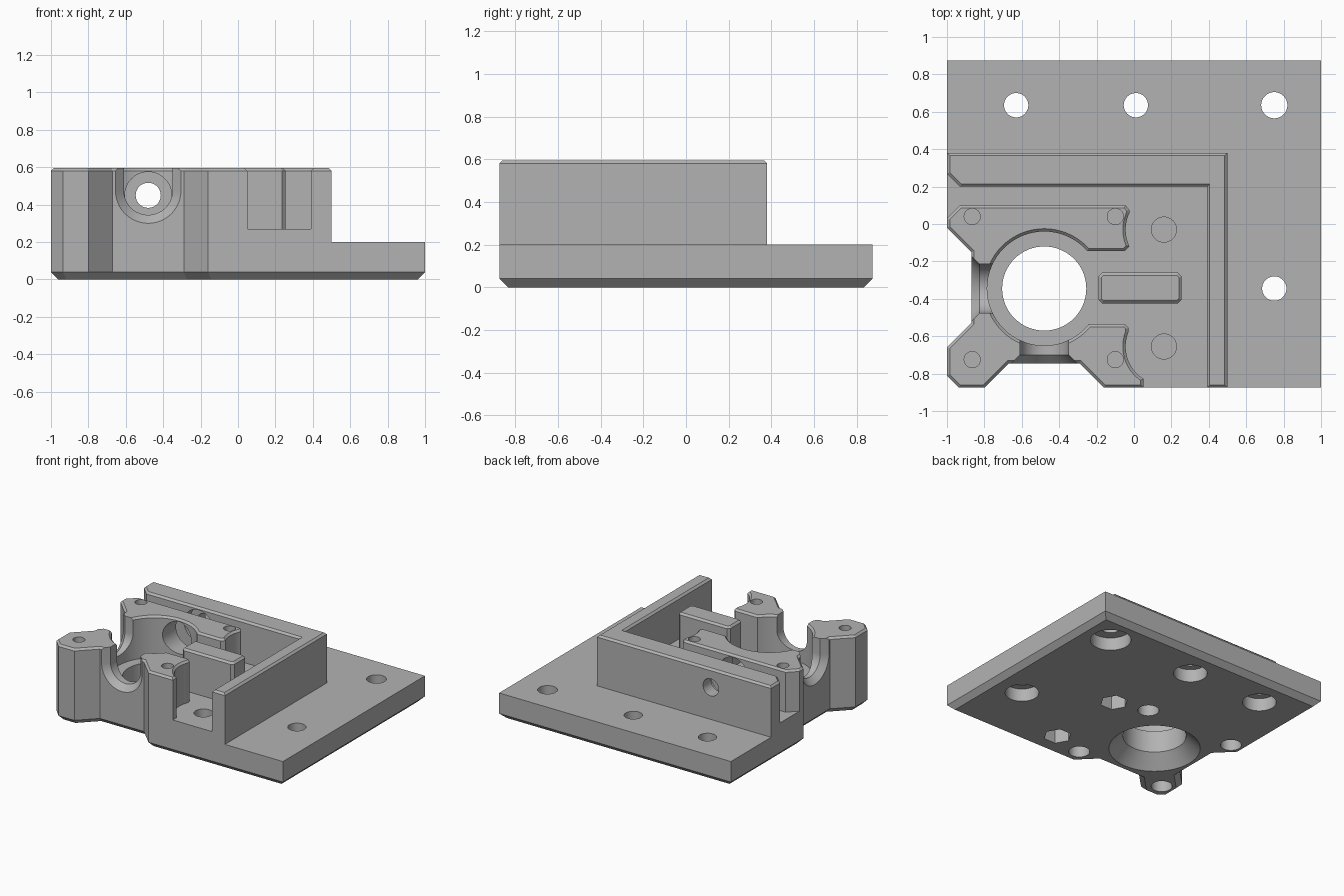
import bpy, math
from mathutils import Matrix, Vector

if "Cube" in bpy.data.objects:
    bpy.data.objects.remove(bpy.data.objects["Cube"])

grey = bpy.data.materials.new("light_grey")
grey.use_nodes = True
grey.diffuse_color = (0.45, 0.45, 0.45, 1)
grey.node_tree.nodes["Principled BSDF"].inputs["Base Color"].default_value = grey.diffuse_color

FLOOR, TOP, BEVEL = 0.27, 0.595, 0.015
PLATE = 0.2
CX, CY = -0.48, -0.345


def inset(outline, d):
    """Move every edge of a counter-clockwise outline inward by d."""
    pts = [Vector(p) for p in outline]
    result = []
    for i, p in enumerate(pts):
        a = (p - pts[i - 1]).normalized()
        b = (pts[(i + 1) % len(pts)] - p).normalized()
        na, nb = Vector((-a.y, a.x)), Vector((-b.y, b.x))
        result.append(p + d * (na + nb) / (1 + na.dot(nb)))
    return result


def prism(name, outline, rings, matrix=None):
    """Stack (inset, height) rings of an outline into a closed solid."""
    n = len(outline)
    verts = [(p.x, p.y, z) for d, z in rings for p in inset(outline, d)]
    faces = [tuple(reversed(range(n))), tuple(range(len(verts) - n, len(verts)))]
    for r in range(len(rings) - 1):
        for i in range(n):
            j = (i + 1) % n
            faces.append((r * n + i, r * n + j, r * n + n + j, r * n + n + i))
    mesh = bpy.data.meshes.new(name)
    mesh.from_pydata(verts, [], faces)
    if matrix:
        mesh.transform(matrix)
    obj = bpy.data.objects.new(name, mesh)
    bpy.context.collection.objects.link(obj)
    return obj


def circle(x, y, r, n=48):
    return [(x + r * math.cos(math.tau * i / n), y + r * math.sin(math.tau * i / n))
            for i in range(n)]


def hole(x, y, r, z0, z1, n=48):
    return prism("hole_cutter", circle(x, y, r, n), [(0, z0), (0, z1)])


def cut(obj, cutters):
    for c in cutters:
        c.hide_render = True
        mod = obj.modifiers.new("cut", 'BOOLEAN')
        mod.operation, mod.solver, mod.object = 'DIFFERENCE', 'EXACT', c
    bpy.context.view_layer.update()
    evaluated = obj.evaluated_get(bpy.context.evaluated_depsgraph_get())
    mesh = bpy.data.meshes.new_from_object(evaluated)
    obj.modifiers.clear()
    obj.data = mesh


# Left and front edge shared by plate, floor and towers
notched = [(-1, -0.02), (-0.87, -0.15), (-0.87, -0.53), (-1, -0.66), (-1, -0.81),
           (-0.935, -0.875), (-0.8, -0.875), (-0.67, -0.745), (-0.29, -0.745), (-0.16, -0.875)]
top_edge = [(0, FLOOR), (0, TOP - BEVEL), (BEVEL, TOP)]

# Solid parts
plate = prism("base_plate", notched + [(1, -0.875), (1, 0.875), (-1, 0.875)],
              [(0.04, 0), (0, 0.04), (0, PLATE)])
floor = prism("raised_floor", notched + [(0.5, -0.875), (0.5, 0.38), (-1, 0.38)],
              [(0, PLATE), (0, FLOOR)])
wall = prism("corner_wall", [(-0.93, 0.2), (0.39, 0.2), (0.39, -0.875), (0.5, -0.875),
                             (0.5, 0.38), (-1, 0.38), (-1, 0.27)], top_edge)
rib = prism("centre_rib", [(-0.19, -0.405), (-0.17, -0.425), (0.235, -0.425), (0.255, -0.405),
                           (0.255, -0.28), (0.235, -0.26), (-0.17, -0.26), (-0.19, -0.28)], top_edge)
towers = prism("clamp_towers", notched + [
    (0.05, -0.875), (0.05, -0.7), (-0.03, -0.62), (-0.03, -0.555), (-0.05, -0.535),
    (-0.35, -0.535), (-0.35, -0.145), (-0.05, -0.145), (-0.025, -0.12),
    (-0.025, 0.075), (-0.045, 0.1), (-0.93, 0.1), (-1, 0.03)], top_edge)

# Positions of the fastenings
tower_screws = [(x, y) for x in (-0.865, -0.1) for y in (0.04, -0.725)]
floor_screws = [(0.16, -0.03), (0.16, -0.655)]
plate_screws = [(-0.63, 0.635, 0.065, 0.12), (0.01, 0.635, 0.065, 0.12),
                (0.75, 0.635, 0.07, 0.145), (0.75, CY, 0.065, 0.12)]

# Plate: countersunk main opening, screw counterbores, nut pockets
main = prism("opening_cutter", circle(CX, CY, 0.225, 64),
             [(-0.12, -0.02), (0, 0.1), (0, 0.4)])
plate_cutters = [main]
for x, y, r, head in plate_screws:
    plate_cutters += [hole(x, y, r, 0.05, 0.3), hole(x, y, head, -0.1, 0.1)]
plate_cutters += [hole(x, y, 0.075, -0.1, 0.18) for x, y in tower_screws]
plate_cutters += [hole(x, y, 0.1, -0.1, 0.13, 6) for x, y in floor_screws]

# Floor screw holes
floor_cutters = [hole(x, y, 0.067, 0.1, 0.4) for x, y in floor_screws]

# Towers: round bowl, screw clearance and screw holes with flared rims
flare = [(0, PLATE), (0, TOP - BEVEL), (-0.03, TOP + BEVEL)]
tower_cutters = [prism("bowl_cutter", circle(CX, CY, 0.305, 64), flare)]
tower_cutters += [prism("scallop_cutter", circle(x, y, 0.205), flare) for x, y in floor_screws]
tower_cutters += [hole(x, y, 0.043, 0.32, 0.7) for x, y in tower_screws]

# U-shaped grooves through the front and left sides
u_shape = [(0.13 * math.cos(a), 0.13 * math.sin(a))
           for a in (math.pi + math.pi * i / 24 for i in range(25))]
u_shape += [(0.13, 0.3), (-0.13, 0.3)]
for turn, reach in ((0, 0.4), (-90, 0.39)):
    place = (Matrix.Translation((CX, CY, 0.475)) @ Matrix.Rotation(math.radians(turn), 4, 'Z')
             @ Matrix.Rotation(math.radians(90), 4, 'X'))
    tower_cutters.append(prism("groove_cutter", u_shape, [
        (0, 0.1), (0, reach - 0.045), (-0.075, reach + 0.03)], place))

# Stepped bore through the rear tower and wall
along_y = Matrix.Translation((CX, 0, 0.45)) @ Matrix.Rotation(math.radians(90), 4, 'X')
wide = prism("wide_bore_cutter", circle(0, 0, 0.125), [(0, -0.28), (0, 0.3)], along_y)
narrow = prism("narrow_bore_cutter", circle(0, 0, 0.067), [(0, -0.6), (0, -0.22)], along_y)
tower_cutters.append(wide)

cut(plate, plate_cutters)
cut(floor, floor_cutters + [main])
cut(wall, [wide, narrow])
cut(towers, tower_cutters)

# Remove cutters, then colour and shade the parts
for c in set(plate_cutters + floor_cutters + tower_cutters + [narrow]):
    bpy.data.objects.remove(c)
bpy.ops.object.select_all(action='DESELECT')
for part in (plate, floor, wall, rib, towers):
    part.data.materials.clear()
    part.data.materials.append(grey)
    part.select_set(True)
    bpy.context.view_layer.objects.active = part
bpy.ops.object.shade_smooth_by_angle(angle=math.radians(25))
